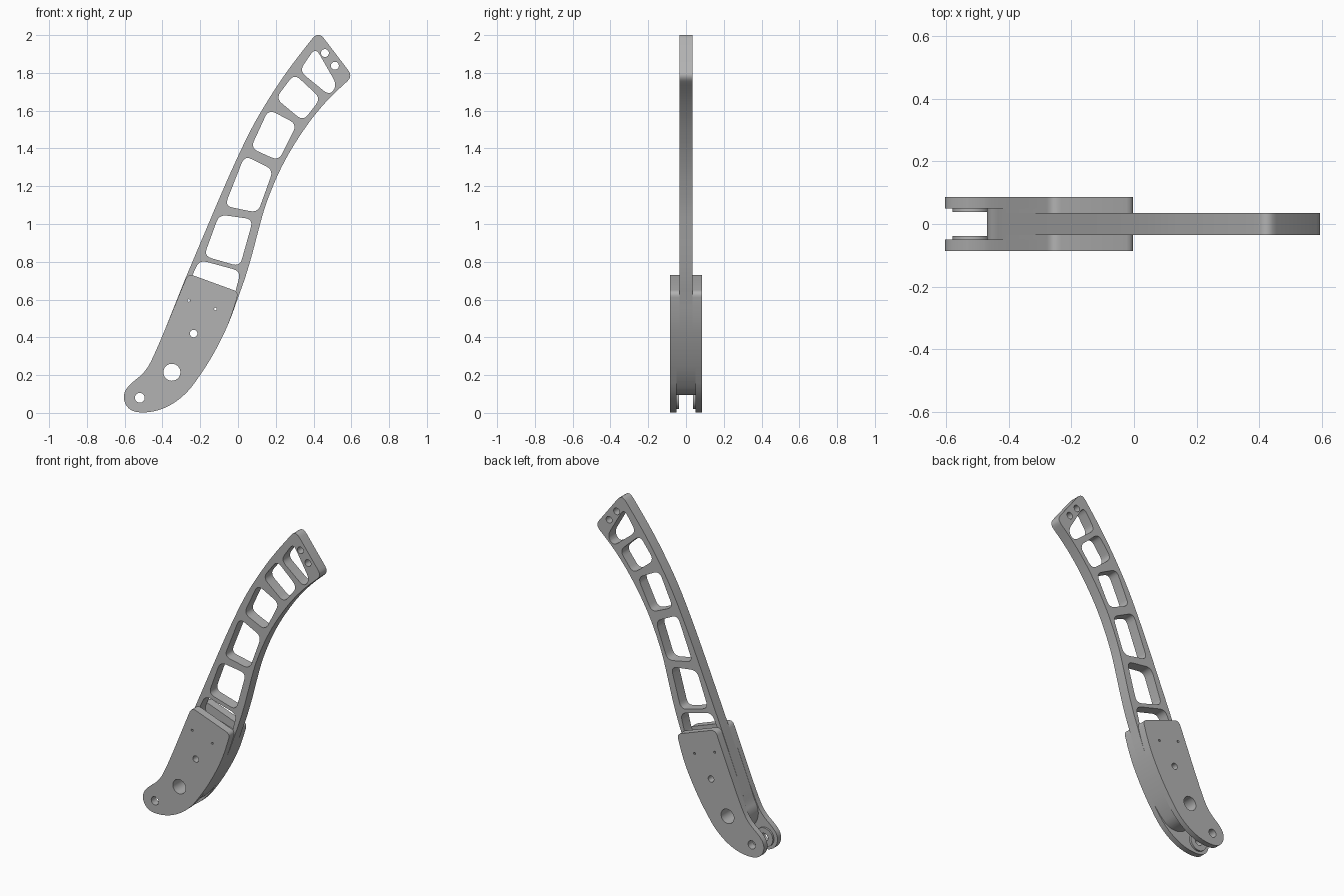
import bpy, bmesh, math
from mathutils import Vector, Matrix

cube = bpy.data.objects.get("Cube")
if cube:
    bpy.data.objects.remove(cube, do_unlink=True)

grey = bpy.data.materials.new("machined grey")
grey.use_nodes = True
grey.diffuse_color = (0.45, 0.45, 0.45, 1)
grey.node_tree.nodes["Principled BSDF"].inputs["Base Color"].default_value = (0.45, 0.45, 0.45, 1)


def rounded(points, steps=5):
    """Round every corner; a third value limits the cut distance, otherwise it reaches mid-edge."""
    out = []
    for i, p in enumerate(points):
        here = Vector(p[:2])
        limit = p[2] if len(p) > 2 else 9
        ends = []
        for q in (points[i - 1], points[(i + 1) % len(points)]):
            d = Vector(q[:2]) - here
            ends.append(here + d.normalized() * min(limit, d.length * 0.499))
        a, b = ends
        for k in range(steps + 1):
            t = k / steps
            out.append(a * (1 - t) ** 2 + here * 2 * t * (1 - t) + b * t * t)
    return out


def circle(x, z, r, n=32):
    return [Vector((x + r * math.cos(2 * math.pi * k / n), z + r * math.sin(2 * math.pi * k / n)))
            for k in range(n)]


def slab(name, loops, y0, y1):
    """Extrude an x-z outline with holes between two depths."""
    curve = bpy.data.curves.new(name, 'CURVE')
    curve.dimensions = '2D'
    curve.fill_mode = 'BOTH'
    curve.extrude = (y1 - y0) / 2
    for loop in loops:
        s = curve.splines.new('POLY')
        s.points.add(len(loop) - 1)
        for pt, v in zip(s.points, loop):
            pt.co = (v.x, v.y, 0, 1)
        s.use_cyclic_u = True
    temp = bpy.data.objects.new(name + " outline", curve)
    bpy.context.collection.objects.link(temp)
    bpy.context.view_layer.update()
    mesh = bpy.data.meshes.new_from_object(temp.evaluated_get(bpy.context.evaluated_depsgraph_get()))
    bpy.data.objects.remove(temp, do_unlink=True)
    mesh.transform(Matrix.Translation((0, (y0 + y1) / 2, 0)) @ Matrix.Rotation(math.pi / 2, 4, 'X'))
    bm = bmesh.new()
    bm.from_mesh(mesh)
    bmesh.ops.remove_doubles(bm, verts=bm.verts, dist=1e-5)
    bmesh.ops.recalc_face_normals(bm, faces=bm.faces)
    bm.to_mesh(mesh)
    bm.free()
    mesh.materials.clear()
    mesh.materials.append(grey)
    ob = bpy.data.objects.new(name, mesh)
    bpy.context.collection.objects.link(ob)
    bpy.ops.object.select_all(action='DESELECT')
    ob.select_set(True)
    bpy.context.view_layer.objects.active = ob
    bpy.ops.object.shade_smooth_by_angle(angle=math.radians(30))
    return ob


# Shared layout: pin, pivot and fastener holes
PIN, PIVOT = (-0.52, 0.08), (-0.35, 0.215)
pin_hole = circle(*PIN, 0.026)
body_holes = [circle(*PIVOT, 0.045), circle(-0.235, 0.42, 0.02),
              circle(-0.26, 0.595, 0.007, 12), circle(-0.12, 0.55, 0.007, 12)]

# Edges shared by arm, pads and cheeks
lower_edge = [(-0.2, 0.2), (-0.145, 0.285), (-0.09, 0.385), (-0.04, 0.495)]
round_end = [(PIVOT[0] + 0.122 * math.cos(math.radians(a)), PIVOT[1] + 0.122 * math.sin(math.radians(a)))
             for a in range(140, 321, 20)]
plate_top = [(0.004, 0.64, 0.03), (-0.265, 0.738, 0.035)]

# Curved arm with lightening windows
arm = ([(-0.275, 0.72, 0.02), (-0.425, 0.345, 0.03)] + round_end + lower_edge +
       [(0.0, 0.61), (0.035, 0.705), (0.07, 0.82), (0.105, 0.955), (0.14, 1.085), (0.18, 1.19),
        (0.22, 1.282), (0.272, 1.38), (0.33, 1.472), (0.388, 1.555), (0.45, 1.63), (0.51, 1.693),
        (0.608, 1.782, 0.04), (0.425, 2.022, 0.05), (0.27, 1.825), (0.17, 1.675),
        (0.08, 1.525), (0.0, 1.36), (-0.085, 1.17)])
windows = [
    [(0.41, 1.935), (0.525, 1.735), (0.485, 1.68), (0.325, 1.81)],
    [(0.298, 1.795), (0.438, 1.665), (0.345, 1.545), (0.2, 1.665)],
    [(0.162, 1.607), (0.312, 1.528), (0.215, 1.335), (0.067, 1.402)],
    [(0.035, 1.362), (0.187, 1.287), (0.105, 1.06), (-0.07, 1.095)],
    [(-0.1, 1.05), (0.08, 1.025), (0.01, 0.775), (-0.18, 0.83)],
    [(-0.205, 0.81), (0.015, 0.75), (-0.025, 0.6), (-0.265, 0.675)],
]
window_loops = [rounded([(x, z, 0.042) for x, z in w]) for w in windows]
tip_holes = [circle(0.46, 1.905, 0.021), circle(0.513, 1.838, 0.021)]
slab("arm", [rounded(arm)] + window_loops + tip_holes + body_holes, -0.035, 0.035)

# Handle cheeks, spacer pads and pin bosses on both sides
cheek = (plate_top + [(-0.45, 0.285), (-0.5, 0.208), (-0.565, 0.158), (-0.602, 0.115),
                      (-0.606, 0.065), (-0.58, 0.02), (-0.53, 0.0), (-0.44, 0.006), (-0.35, 0.042),
                      (-0.265, 0.11)] + lower_edge)
pad = plate_top + [(-0.425, 0.345, 0.03)] + round_end + lower_edge
for side, s in (("left", 1), ("right", -1)):
    # the handle's two flat sides face front and back
    label = "back" if s > 0 else "front"
    for part, loops, a, b in (
            ("cheek", [rounded(cheek), pin_hole] + body_holes, 0.05, 0.086),
            ("spacer_pad", [rounded(pad)] + body_holes, 0.035, 0.05),
            ("pin_boss", [circle(*PIN, 0.06), pin_hole], 0.038, 0.05)):
        slab(f"{label}_{part}", loops, *sorted((s * a, s * b)))
